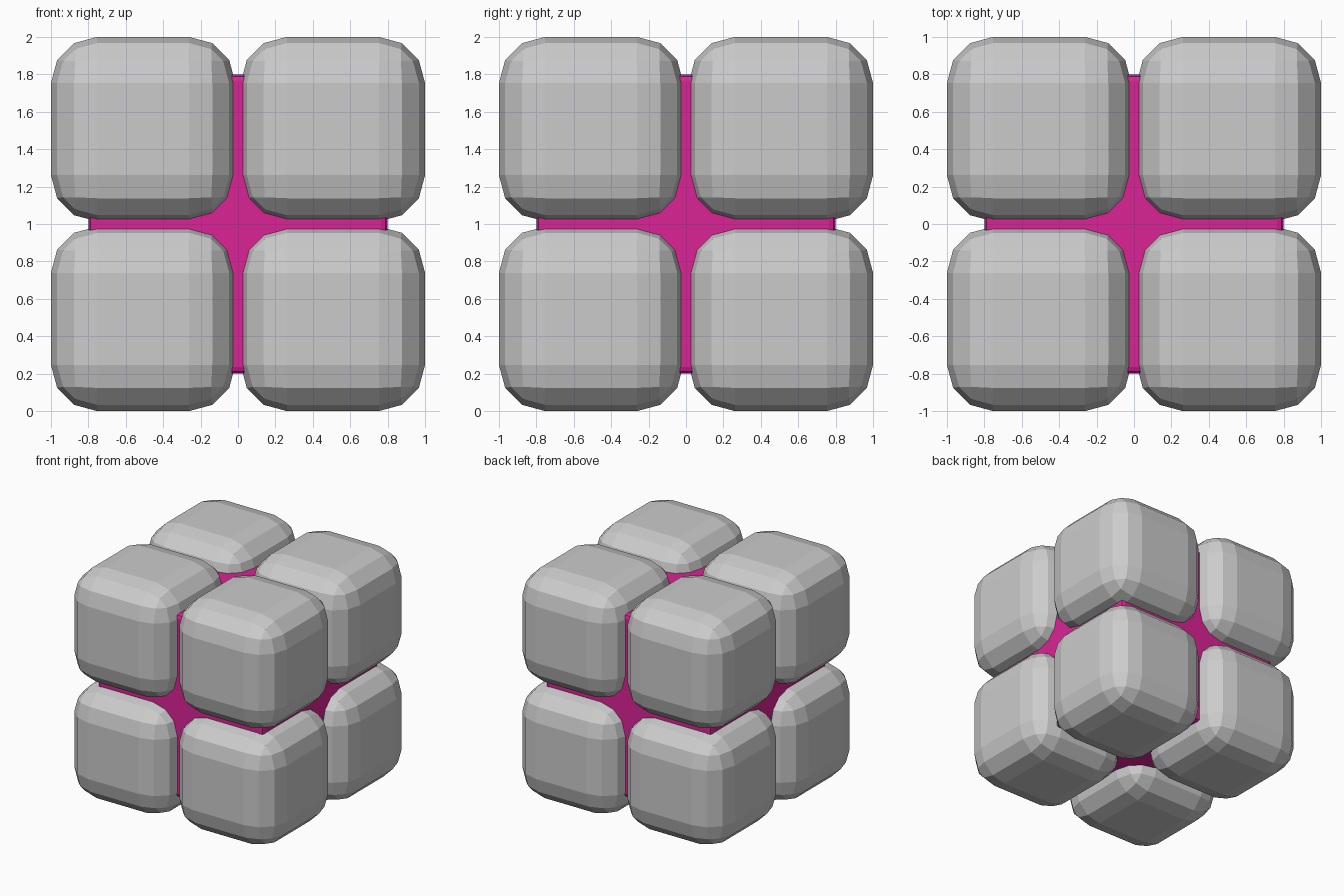
import bpy
import bmesh
from itertools import product
from mathutils import Vector

if "Cube" in bpy.data.objects:
    bpy.data.objects.remove(bpy.data.objects["Cube"], do_unlink=True)


def make_material(name, rgb):
    mat = bpy.data.materials.new(name)
    mat.use_nodes = True
    mat.diffuse_color = (*rgb, 1)
    mat.node_tree.nodes["Principled BSDF"].inputs["Base Color"].default_value = (*rgb, 1)
    return mat


def rounded_cube(name, centre, half, radius, segments, mat):
    bm = bmesh.new()
    bmesh.ops.create_cube(bm, size=2 * half)
    bmesh.ops.bevel(bm, geom=bm.edges[:], offset=radius, segments=segments,
                    profile=0.5, affect='EDGES')
    mesh = bpy.data.meshes.new(name)
    bm.to_mesh(mesh)
    bm.free()
    mesh.materials.append(mat)
    obj = bpy.data.objects.new(name, mesh)
    obj.location = centre
    bpy.context.collection.objects.link(obj)
    return obj


grey = make_material("light grey", (0.6, 0.6, 0.6))
pink = make_material("magenta", (0.70, 0.017, 0.30))

HALF = 0.493
MIDDLE = Vector((0, 0, 1))

# Eight rounded corner blocks, one per octant
names = {0: ("right", "left"), 1: ("front", "back"), 2: ("lower", "upper")}
for signs in product((-1, 1), repeat=3):
    label = "_".join(names[a][signs[a] > 0] for a in (2, 1, 0))
    rounded_cube(label + "_block", MIDDLE + Vector(signs) * (1 - HALF),
                 HALF, 0.247, 3, grey)

# Inner core showing through the gaps
rounded_cube("core", MIDDLE, 0.8, 0.035, 2, pink)
